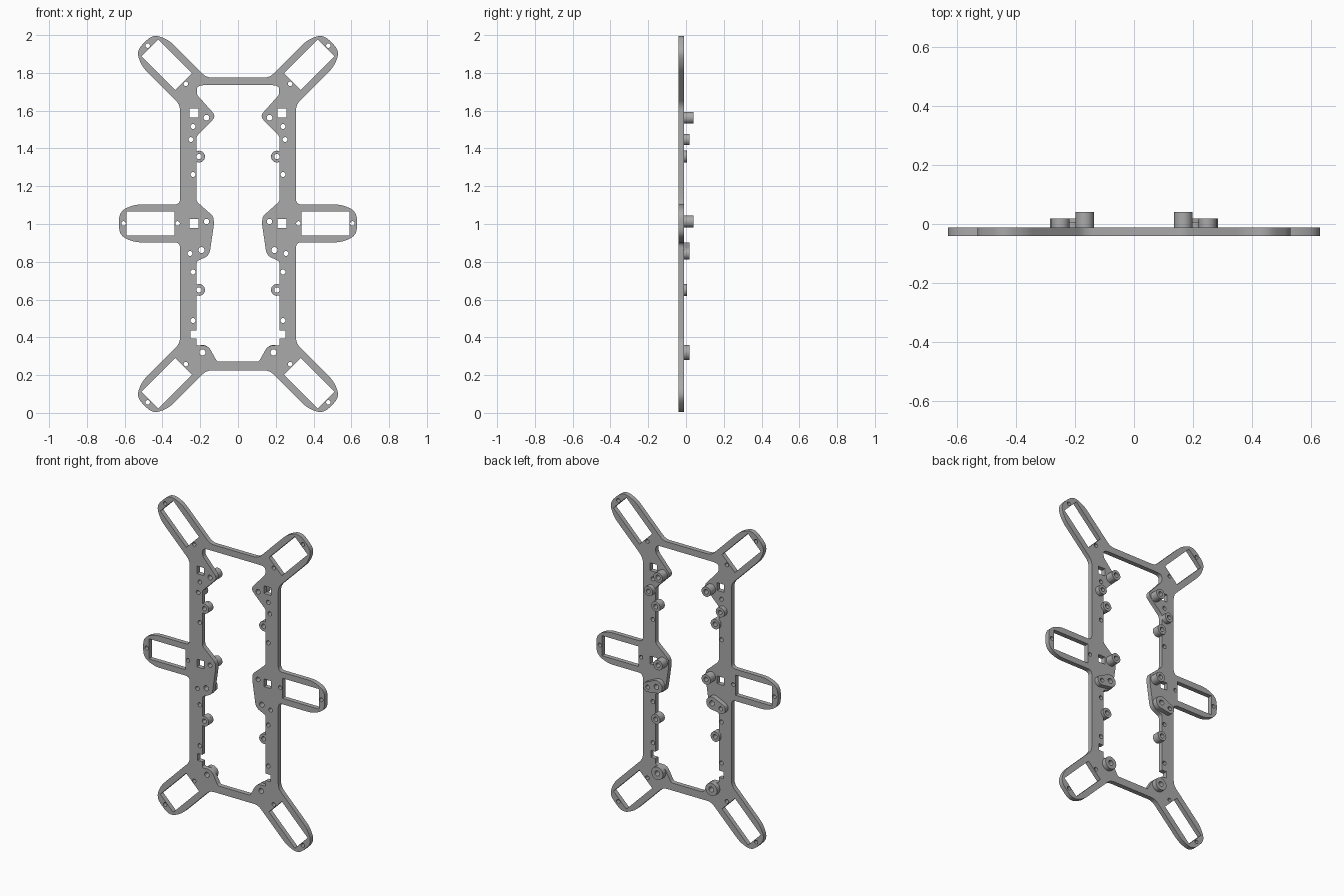
import bpy, bmesh
from math import pi, sin, cos, atan2, hypot
from mathutils import Matrix, Vector

cube = bpy.data.objects.get("Cube")
if cube:
    bpy.data.objects.remove(cube, do_unlink=True)

grey = bpy.data.materials.new("Matte grey")
grey.use_nodes = True
grey.diffuse_color = (0.4, 0.4, 0.4, 1)
grey.node_tree.nodes["Principled BSDF"].inputs["Base Color"].default_value = (0.4, 0.4, 0.4, 1)

PLATE_FRONT, PLATE_BACK = -0.04, -0.011


def arc(cx, cz, r, a0=0.0, a1=2 * pi, n=24):
    """Points on an arc; a full circle leaves out its repeated end."""
    steps = n if a1 - a0 >= 2 * pi - 1e-6 else n - 1
    return [(cx + r * cos(a0 + (a1 - a0) * i / steps),
             cz + r * sin(a0 + (a1 - a0) * i / steps)) for i in range(n)]


def rounded(points, default):
    """Round the corners of a closed outline; a third value sets the trim."""
    out = []
    for i, p in enumerate(points):
        trim = p[2] if len(p) > 2 else default
        b = Vector(p[:2])
        a, c = Vector(points[i - 1][:2]), Vector(points[(i + 1) % len(points)][:2])
        if trim == 0:
            out.append(tuple(b))
            continue
        s = b + (a - b).normalized() * min(trim, 0.45 * (a - b).length)
        e = b + (c - b).normalized() * min(trim, 0.45 * (c - b).length)
        for k in range(6):
            t = k / 5
            out.append(tuple(s * (1 - t) ** 2 + b * 2 * t * (1 - t) + e * t * t))
    return out


def flip(points):
    return [(-p[0],) + tuple(p[1:]) for p in reversed(points)]


def extrude(name, outlines, y0, y1):
    """Fill nested outlines in the xz plane and give them depth."""
    curve = bpy.data.curves.new(name, 'CURVE')
    curve.dimensions, curve.fill_mode = '2D', 'BOTH'
    curve.extrude = (y1 - y0) / 2
    for pts in outlines:
        spline = curve.splines.new('POLY')
        spline.points.add(len(pts) - 1)
        for sp, (x, z) in zip(spline.points, pts):
            sp.co = (x, z, 0, 1)
        spline.use_cyclic_u = True
    temp = bpy.data.objects.new(name + "_curve", curve)
    bpy.context.collection.objects.link(temp)
    bpy.context.view_layer.update()
    dg = bpy.context.evaluated_depsgraph_get()
    mesh = bpy.data.meshes.new_from_object(temp.evaluated_get(dg))
    bpy.data.objects.remove(temp, do_unlink=True)
    bpy.data.curves.remove(curve)
    bm = bmesh.new()
    bm.from_mesh(mesh)
    bmesh.ops.remove_doubles(bm, verts=bm.verts, dist=1e-5)
    bm.transform(Matrix.Translation((0, (y0 + y1) / 2, 0)) @ Matrix.Rotation(pi / 2, 4, 'X'))
    bmesh.ops.recalc_face_normals(bm, faces=bm.faces)
    bm.to_mesh(mesh)
    bm.free()
    mesh.name = name
    mesh.materials.clear()
    mesh.materials.append(grey)
    obj = bpy.data.objects.new(name, mesh)
    bpy.context.collection.objects.link(obj)
    bpy.ops.object.select_all(action='DESELECT')
    obj.select_set(True)
    bpy.context.view_layer.objects.active = obj
    bpy.ops.object.shade_smooth_by_angle(angle=0.6)
    return obj


# Three arm mounts per side: centre and direction
ARMS = [(0.377, 1.843, pi / 4), (0.463, 1.003, 0), (0.377, 0.157, -pi / 4)]


def place(arm, local):
    cx, cz, a = arm
    return [(cx + u * cos(a) - v * sin(a), cz + u * sin(a) + v * cos(a)) for u, v in local]


half_tip = [(0.08, 0.1), (0.143, 0.076), (0.167, 0.042)]
tip = half_tip + [(u, -v) for u, v in reversed(half_tip)]
window = [(-0.127, -0.063), (0.127, -0.063), (0.127, 0.063), (-0.127, 0.063)]

# Outer outline, one side from top to bottom
outer = ([(0.167, 1.775)] + place(ARMS[0], tip) + [(0.307, 1.631), (0.307, 1.103)]
         + place(ARMS[1], tip) + [(0.307, 0.903), (0.307, 0.369)]
         + place(ARMS[2], tip) + [(0.167, 0.225)])


# Half round ear that stands out from the inner edge
def ear(cz):
    return [p + (0,) for p in arc(0.206, cz, 0.031, pi * 0.35, pi * 1.65, 16)]


# Inner outline, one side from top to bottom
inner = ([(0.218, 1.735, 0.04), (0.218, 1.685), (0.115, 1.57, 0.03), (0.22, 1.465)]
         + ear(1.357)
         + [(0.22, 1.12), (0.13, 1.04), (0.127, 1.0), (0.152, 0.832, 0.03), (0.22, 0.803)]
         + ear(0.651)
         + [(0.22, 0.437, 0), (0.252, 0.437, 0), (0.252, 0.394, 0), (0.22, 0.394, 0),
            (0.22, 0.357, 0.01), (0.158, 0.357, 0.03), (0.111, 0.272, 0.01)])

# Screw holes in one rail: x, z, radius
holes = [(0.167, 1.563, 0.015), (0.238, 1.516, 0.013), (0.249, 1.447, 0.013),
         (0.206, 1.357, 0.014), (0.238, 1.262, 0.013), (0.167, 1.013, 0.014),
         (0.193, 0.862, 0.016), (0.254, 0.844, 0.013), (0.238, 0.746, 0.013),
         (0.206, 0.651, 0.014), (0.238, 0.489, 0.013), (0.188, 0.32, 0.016)]

cuts = [arc(*h) for h in holes]
for arm in ARMS:
    cuts.append(place(arm, window))
    for u in (-0.143, 0.143):
        (hx, hz), = place(arm, [(u, 0)])
        cuts.append(arc(hx, hz, 0.012))
for cz in (1.588, 1.003):
    cuts.append([(0.233 + sx * 0.024, cz + sz * 0.024)
                 for sx, sz in ((-1, -1), (1, -1), (1, 1), (-1, 1))])

extrude("frame_plate",
        [rounded(outer + flip(outer), 0.03), rounded(inner + flip(inner), 0.015)]
        + cuts + [flip(c) for c in cuts], PLATE_FRONT, PLATE_BACK)


def standoff(name, outlines, top):
    extrude("left_" + name, outlines, PLATE_BACK - 0.002, top)
    extrude("right_" + name, [flip(o) for o in outlines], PLATE_BACK - 0.002, top)


# Round standoffs on the back: hole number, outer radius, top
for name, i, r, top in (("upper_tall_standoff", 0, 0.031, 0.04),
                        ("upper_short_standoff", 2, 0.03, 0.018),
                        ("upper_ear_standoff", 3, 0.031, 0.006),
                        ("middle_tall_standoff", 5, 0.031, 0.04),
                        ("lower_ear_standoff", 9, 0.031, 0.006),
                        ("bottom_standoff", 11, 0.04, 0.018)):
    x, z, hole = holes[i]
    standoff(name, [arc(x, z, r, n=32), arc(x, z, hole)], top)

# Double standoff: two round ends joined by straight sides
(x0, z0, h0), (x1, z1, h1) = holes[6:8]
axis = atan2(z1 - z0, x1 - x0)
pill = (arc(x0, z0, 0.04, axis + pi / 2, axis + pi * 1.5, 16)
        + arc(x1, z1, 0.031, axis - pi / 2, axis + pi / 2, 16))
standoff("double_standoff", [pill, arc(x0, z0, h0), arc(x1, z1, h1)], 0.018)
